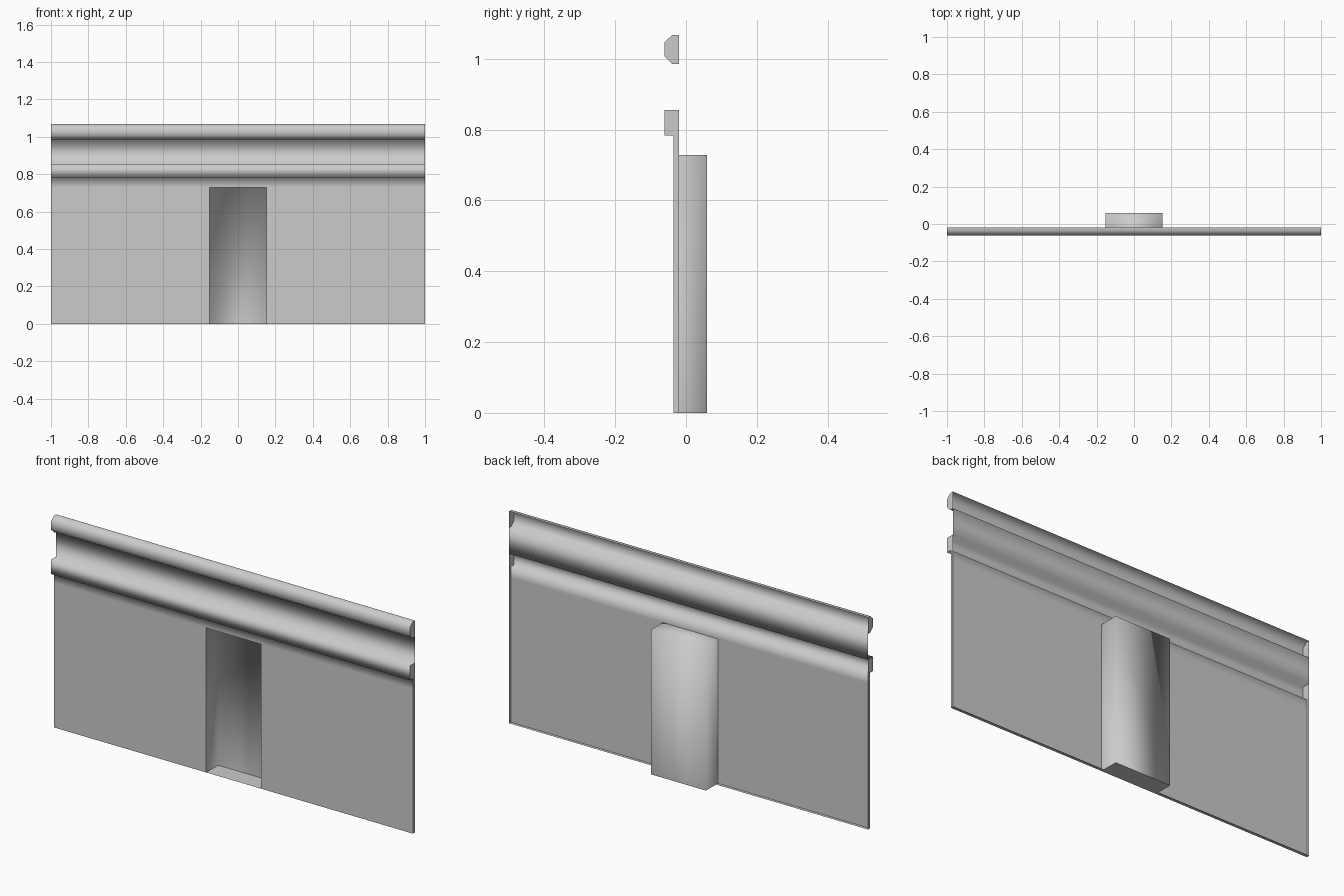
import bpy

cube = bpy.data.objects.get("Cube")
if cube:
    bpy.data.objects.remove(cube)

grey = bpy.data.materials.new("plain_grey")
grey.use_nodes = True
grey.diffuse_color = (0.6, 0.6, 0.6, 1)
bsdf = next(n for n in grey.node_tree.nodes if n.type == "BSDF_PRINCIPLED")
bsdf.inputs["Base Color"].default_value = (0.6, 0.6, 0.6, 1)
bsdf.inputs["Roughness"].default_value = 0.7

HALF = 1.0            # half the wall length
W, TOP = 0.153, 0.728  # niche half width and height
FRONT, BACK, DEEP = -0.035, -0.02, 0.06
NOSE = -0.061         # foremost plane of the mouldings


def make(name, polygons, smooth=False):
    """Mesh object from polygons, sharing vertices that coincide."""
    verts, faces = {}, []
    for poly in polygons:
        faces.append([verts.setdefault(p, len(verts)) for p in poly])
    mesh = bpy.data.meshes.new(name)
    mesh.from_pydata(list(verts), [], faces)
    mesh.materials.append(grey)
    mesh.polygons.foreach_set("use_smooth", [smooth] * len(faces))
    obj = bpy.data.objects.new(name, mesh)
    bpy.context.collection.objects.link(obj)
    return obj


def strip(x0, x1, a, b):
    """Quad between two (y, z) profile points, facing the front."""
    return [(x0, *a), (x1, *a), (x1, *b), (x0, *b)]


# Wall sheet: dado panel, square moulding, upper band and top rail
moulding = [(FRONT, 0.783), (NOSE, 0.783), (NOSE, 0.855), (BACK, 0.855)]
rail = [(BACK, 0.985), (-0.038, 0.985), (NOSE, 1.007),
        (NOSE, 1.047), (-0.038, 1.068), (BACK, 1.068)]
profile = [(FRONT, 0.0), (FRONT, TOP)] + moulding + rail
columns = [-HALF, -W, W, HALF]
quads = []
for row, (a, b) in enumerate(zip(profile, profile[1:])):
    for col, (x0, x1) in enumerate(zip(columns, columns[1:])):
        if not (row == 0 and col == 1):      # opening for the niche
            quads.append(strip(x0, x1, a, b))
make("wall_sheet", quads, True)

# End caps of the panel, moulding and rail
lower_cap = [(BACK, 0.0), (FRONT, 0.0)] + moulding
for side, label in ((1, "left"), (-1, "right")):
    caps = []
    for outline in (lower_cap, rail):
        poly = [(side * HALF, y, z) for y, z in outline]
        caps.append(poly[::-1] if side > 0 else poly)
    make(label + "_end_caps", caps)

# Bottom lips either side of the niche
make("bottom_lips", [strip(x0, x1, (BACK, 0.0), (FRONT, 0.0))
                     for x0, x1 in ((-HALF, -W), (W, HALF))])

# Recessed niche: two sides, back and top, seen from inside
make("niche", [
    [(-W, FRONT, 0.0), (-W, DEEP, 0.0), (-W, DEEP, TOP), (-W, FRONT, TOP)],
    [(-W, DEEP, 0.0), (W, DEEP, 0.0), (W, DEEP, TOP), (-W, DEEP, TOP)],
    [(W, DEEP, 0.0), (W, FRONT, 0.0), (W, FRONT, TOP), (W, DEEP, TOP)],
    [(-W, FRONT, TOP), (-W, DEEP, TOP), (W, DEEP, TOP), (W, FRONT, TOP)],
], True)
make("niche_floor", [strip(-W, W, (FRONT, 0.0), (DEEP, 0.0))])
